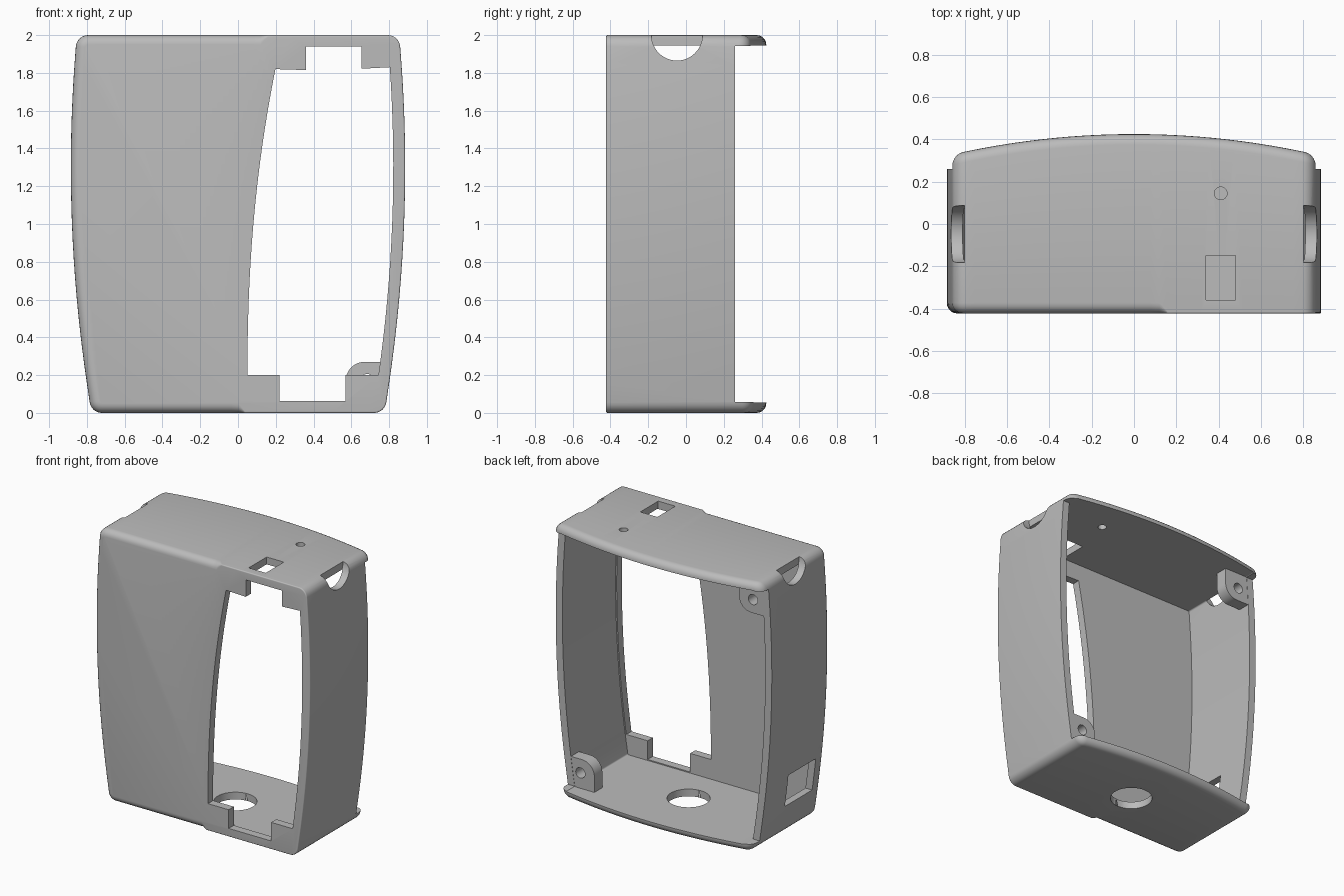
import bpy, bmesh, math

if "Cube" in bpy.data.objects:
    bpy.data.objects.remove(bpy.data.objects["Cube"])

FRONT, WALL, FILLET, CORNER = -0.423, 0.054, 0.05, 0.065

grey = bpy.data.materials.new("case_grey")
grey.use_nodes = True
grey.diffuse_color = (0.5, 0.5, 0.5, 1)
grey.node_tree.nodes["Principled BSDF"].inputs["Base Color"].default_value = (0.5, 0.5, 0.5, 1)


def side(z):
    """Half width of the bulging case at a height."""
    return 0.885 - 0.065 * (z - 1.3) ** 2


def back(x):
    """Depth of the bowed back edge."""
    return 0.425 - 0.13 * x * x


def lerp(a, b, n):
    return [a + (b - a) * i / n for i in range(n + 1)]


def arc(cx, cy, r, a, b, n):
    return [(cx + r * math.cos(math.radians(t)), cy + r * math.sin(math.radians(t)))
            for t in lerp(a, b, n)]


def finish(name, bm):
    bmesh.ops.recalc_face_normals(bm, faces=bm.faces)
    mesh = bpy.data.meshes.new(name)
    bm.to_mesh(mesh)
    bm.free()
    mesh.materials.append(grey)
    ob = bpy.data.objects.new(name, mesh)
    bpy.context.collection.objects.link(ob)
    return ob


def loft(name, rings):
    bm = bmesh.new()
    loops = [[bm.verts.new(p) for p in ring] for ring in rings]
    n = len(loops[0])
    for a, b in zip(loops, loops[1:]):
        for i in range(n):
            j = (i + 1) % n
            bm.faces.new((a[i], a[j], b[j], b[i]))
    bm.faces.new(loops[0])
    bm.faces.new(loops[-1])
    return finish(name, bm)


def prism(name, pts, axis, a, b):
    """Extrude a 2D outline along an axis."""
    place = {"x": lambda u, v, t: (t, u, v),
             "y": lambda u, v, t: (u, t, v),
             "z": lambda u, v, t: (u, v, t)}[axis]
    return loft(name, [[place(u, v, t) for u, v in pts] for t in (a, b)])


def rect(u0, u1, v0, v1):
    return [(u0, v0), (u1, v0), (u1, v1), (u0, v1)]


def circle(u, v, r, n=40):
    return arc(u, v, r, 0, 360, n)[:-1]


def activate(ob):
    bpy.ops.object.select_all(action="DESELECT")
    ob.select_set(True)
    bpy.context.view_layer.objects.active = ob


def cut(ob, cutter):
    cutter.hide_render = True
    mod = ob.modifiers.new("cut", "BOOLEAN")
    mod.operation, mod.solver, mod.object = "DIFFERENCE", "EXACT", cutter
    activate(ob)
    bpy.ops.object.modifier_apply(modifier=mod.name)
    bpy.data.objects.remove(cutter)


# Front outline with rounded corners, one half then mirrored
low, high = CORNER, 2 - CORNER
cx_low, cx_high = side(low) - CORNER, side(high) - CORNER
half = [(x, 0) for x in lerp(0, cx_low, 20)[:-1]]
half += arc(cx_low, low, CORNER, -90, -8, 6)
half += [(side(z), z) for z in lerp(low, high, 20)[1:-1]]
half += arc(cx_high, high, CORNER, 5, 90, 6)
half += [(x, 2) for x in lerp(cx_high, 0, 20)[1:]]
outline = half + [(-x, z) for x, z in half[-2:0:-1]]


def ring(inset, depth):
    """Outline moved inward, with inset and depth given per point."""
    out = []
    for i, (x, z) in enumerate(outline):
        (px, pz), (qx, qz) = outline[i - 1], outline[(i + 1) % len(outline)]
        tx, tz = qx - px, qz - pz
        length = math.hypot(tx, tz)
        d = inset(x, z)
        nx, nz = x - tz / length * d, z + tx / length * d
        out.append((nx, depth(x, z, nx), nz))
    return out


def radius(x, z):
    """Front edge is soft on the plain part, crisp around the opening."""
    return 0.008 if x > 0.07 * z else FILLET


# Shell: rounded front, outer sides, rounded back edge, inner cavity
rings = []
for a in lerp(0, math.pi / 2, 5):
    rings.append(ring(lambda x, z: radius(x, z) * (1 - math.sin(a)),
                      lambda x, z, n: FRONT + radius(x, z) * (1 - math.cos(a))))
for a in lerp(0, math.pi / 2, 5):
    rings.append(ring(lambda x, z: FILLET * (1 - math.cos(a)),
                      lambda x, z, n: back(n) - FILLET * (1 - math.sin(a))))
rings.append(ring(lambda x, z: WALL, lambda x, z, n: back(n)))
rings.append(ring(lambda x, z: WALL, lambda x, z, n: FRONT + 0.06))
shell = loft("case_shell", rings)

# Side walls stop short of the top and bottom plates
cut(shell, prism("back_cutter", rect(0.26, 0.6, 0.058, 1.942), "x", -1, 1))

# Front opening with corner tabs
opening = [(0.05, 0.2), (0.22, 0.2), (0.22, 0.062), (0.568, 0.062), (0.568, 0.2)]
opening += [(side(z) - 0.063, z) for z in lerp(0.2, 1.83, 16)]
opening += [(0.655, 1.822), (0.655, 1.94), (0.36, 1.94), (0.36, 1.815)]
opening += [(0.05 + 0.148 * ((z - 0.2) / 1.62) ** 2.2, z) for z in lerp(1.82, 0.2, 16)[:-1]]
cut(shell, prism("opening_cutter", opening, "y", -0.6, -0.3))

# Half-round notches at both top corners
for s in (-1, 1):
    cut(shell, prism("notch_cutter", circle(-0.048, 2, 0.135, 48), "x", s * 0.8, s * 1.0))

# Top slot and pin hole, bottom cable hole, right side port
cut(shell, prism("slot_cutter", rect(0.34, 0.48, -0.36, -0.15), "z", 1.9, 2.1))
cut(shell, prism("pin_cutter", circle(0.41, 0.145, 0.03), "z", 1.9, 2.1))
cut(shell, prism("cable_cutter", circle(0, -0.03, 0.145, 48), "z", -0.1, 0.1))
cut(shell, prism("port_cutter", rect(-0.32, 0, 0.22, 0.46), "x", -1, -0.7))

# Screw bosses in two opposite back corners
lower = [(0.57, 0.03), (0.765, 0.03), (0.775, 0.27)] + arc(0.67, 0.17, 0.1, 90, 180, 8)
upper = [(-0.615, 1.97), (-0.83, 1.97), (-0.84, 1.73)] + arc(-0.715, 1.83, 0.1, -90, 0, 8)
bosses = []
for name, pts, hole in (("lower_screw_boss", lower, (0.685, 0.168)),
                        ("upper_screw_boss", upper, (-0.73, 1.83))):
    boss = prism(name, pts, "y", 0.165, 0.258)
    cut(boss, prism("screw_cutter", circle(*hole, 0.038, 32), "y", 0.1, 0.4))
    bosses.append(boss)

for ob in [shell] + bosses:
    activate(ob)
    bpy.ops.object.shade_smooth_by_angle(angle=math.radians(30))
